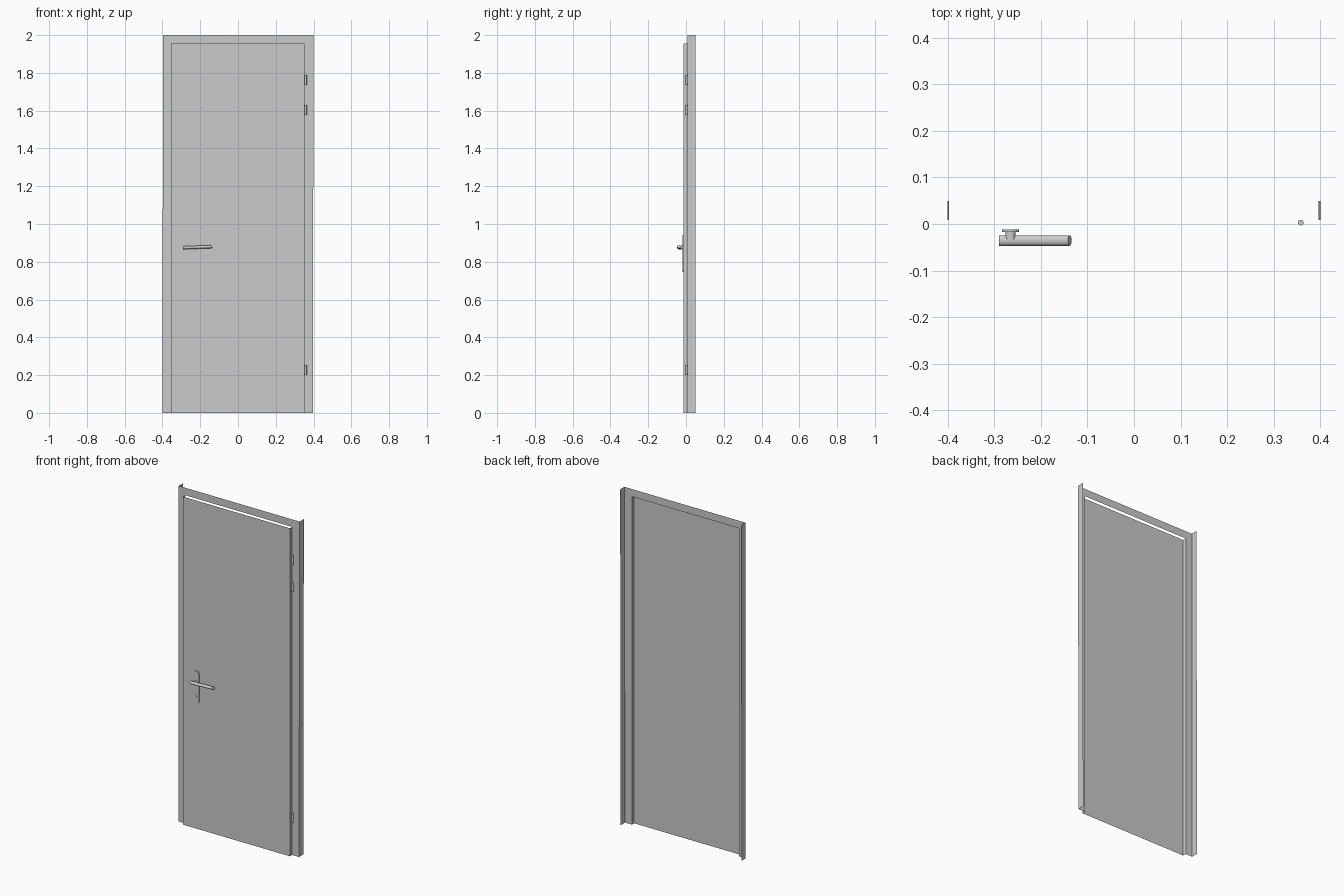
import bpy, bmesh, math
from mathutils import Matrix

if "Cube" in bpy.data.objects:
    bpy.data.objects.remove(bpy.data.objects["Cube"])


def finish(name, bm, smooth=False):
    bmesh.ops.recalc_face_normals(bm, faces=bm.faces)
    mesh = bpy.data.meshes.new(name)
    bm.to_mesh(mesh)
    bm.free()
    ob = bpy.data.objects.new(name, mesh)
    bpy.context.collection.objects.link(ob)
    if smooth:
        bpy.ops.object.select_all(action='DESELECT')
        bpy.context.view_layer.objects.active = ob
        ob.select_set(True)
        bpy.ops.object.shade_smooth_by_angle(angle=math.radians(35))
    return ob


def strip(bm, rows):
    """Quads between neighbouring rows of points."""
    rows = [[bm.verts.new(p) for p in row] for row in rows]
    for a, b in zip(rows, rows[1:]):
        for i in range(len(a) - 1):
            bm.faces.new((a[i], a[i + 1], b[i + 1], b[i]))


def cylinder(name, radius, depth, location, axis='Z', segments=24):
    bm = bmesh.new()
    rot = Matrix.Rotation(math.pi / 2, 4, 'X') if axis == 'Y' else Matrix()
    bmesh.ops.create_cone(bm, cap_ends=True, segments=segments,
                          radius1=radius, radius2=radius, depth=depth,
                          matrix=Matrix.Translation(location) @ rot)
    return finish(name, bm, True)


LEFT, RIGHT, HEAD = -0.355, 0.351, 1.955   # opening
FRAME_Y, BACK_Y, LEAF_Y = 0.009, 0.049, -0.012

# Door frame: open sheet-metal casing, slightly out of plumb, with side returns
bm = bmesh.new()
inner = [(LEFT, FRAME_Y, 0), (LEFT, FRAME_Y, HEAD),
         (RIGHT, FRAME_Y, HEAD), (RIGHT, FRAME_Y, 0)]
outer = [(-0.4, FRAME_Y, 0), (-0.397, FRAME_Y, 2),
         (0.4, FRAME_Y, 2), (0.396, FRAME_Y, 0)]
strip(bm, [inner, outer])
for a, b in (outer[:2], outer[2:]):
    strip(bm, [[a, b], [(a[0], BACK_Y, a[2]), (b[0], BACK_Y, b[2])]])
bmesh.ops.remove_doubles(bm, verts=bm.verts, dist=1e-5)
finish("door_frame", bm)

# Door leaf: front sheet with side returns, open at top and back
bm = bmesh.new()
profile = [(LEFT, FRAME_Y), (LEFT, LEAF_Y), (RIGHT, LEAF_Y), (RIGHT, FRAME_Y)]
strip(bm, [[(x, y, z) for x, y in profile] for z in (0, HEAD)])
finish("door_leaf", bm)

# Hinges
for i, z in enumerate((0.227, 1.603, 1.763)):
    cylinder(f"hinge_{i + 1}", 0.006, 0.054, (0.358, 0.003, z))

# Handle back plate: rounded-end plate
px, half_w, z_low, z_high = -0.265, 0.0185, 0.745, 0.943
bm = bmesh.new()
ring = []
for cz, start in ((z_high - half_w, 0), (z_low + half_w, math.pi)):
    for k in range(13):
        t = start + math.pi * k / 12
        ring.append(bm.verts.new((px + half_w * math.cos(t), LEAF_Y,
                                  cz + half_w * math.sin(t))))
face = bm.faces.new(ring)
ext = bmesh.ops.extrude_face_region(bm, geom=[face])
for v in ext["geom"]:
    if isinstance(v, bmesh.types.BMVert):
        v.co.y = -0.0175
finish("handle_plate", bm, True)

# Keyhole rose and handle neck
cylinder("lock_cylinder", 0.006, 0.003, (px, -0.0175, 0.79), 'Y', 16)
cylinder("handle_neck", 0.011, 0.018, (px, -0.024, 0.875), 'Y')

# Lever: oval bar, slightly rising, with a slanted free end
bm = bmesh.new()
N, ry, rz = 24, 0.0112, 0.008
rings = []
for x, z, slant in ((-0.29, 0.874, 0), (-0.138, 0.880, -0.5)):
    rings.append([bm.verts.new((x + slant * rz * math.sin(t),
                                -0.0355 + ry * math.cos(t),
                                z + rz * math.sin(t)))
                  for t in (2 * math.pi * k / N for k in range(N))])
for k in range(N):
    j = (k + 1) % N
    bm.faces.new((rings[0][k], rings[0][j], rings[1][j], rings[1][k]))
for r in rings:
    bm.faces.new(r)
finish("handle_lever", bm, True)
